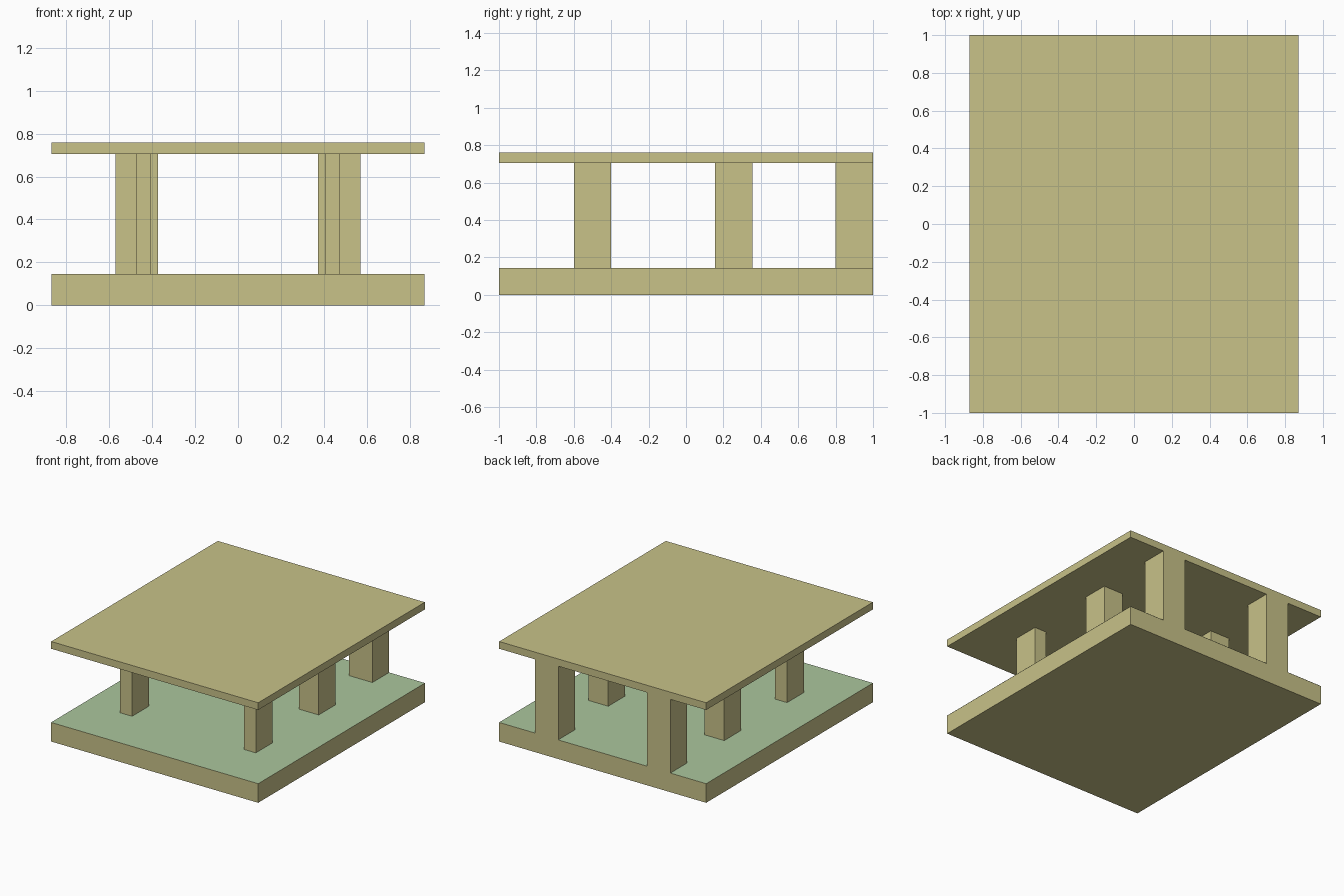
import bpy

if "Cube" in bpy.data.objects:
    bpy.data.objects.remove(bpy.data.objects["Cube"])


def material(name, rgb):
    m = bpy.data.materials.new(name)
    m.diffuse_color = (*rgb, 1)
    m.use_nodes = True
    m.node_tree.nodes["Principled BSDF"].inputs["Base Color"].default_value = m.diffuse_color
    return m


stone = material("sandstone", (0.58, 0.54, 0.25))
green = material("pale_green", (0.41, 0.57, 0.34))


def box(name, x, y, z, mat=stone):
    """Axis-aligned box from (min, max) ranges."""
    bpy.ops.mesh.primitive_cube_add(
        size=1, location=[(a + b) / 2 for a, b in (x, y, z)])
    o = bpy.context.object
    o.name = name
    o.scale = [b - a for a, b in (x, y, z)]
    bpy.ops.object.transform_apply(location=False, rotation=False, scale=True)
    o.data.materials.append(mat)
    return o


W, FLOOR, CEIL, TOP = 0.87, 0.145, 0.705, 0.76

# Floor slab and flat roof
box("base_slab", (-W, W), (-1, 1), (0, FLOOR))
box("roof_slab", (-W, W), (-1, 1), (CEIL, TOP))

# Thin green floor surface lying on the base
bpy.ops.mesh.primitive_plane_add(size=1, location=(0, 0, FLOOR + 0.001))
floor = bpy.context.object
floor.name = "floor_surface"
floor.scale = (2 * W, 2, 1)
bpy.ops.object.transform_apply(location=False, rotation=False, scale=True)
floor.data.materials.append(green)

# Pillar pairs share an outer face and get wider towards the back
OUTER = 0.57
for row, inner, y0 in (("front", 0.47, -0.6),
                       ("middle", 0.405, 0.155),
                       ("back", 0.373, 0.8)):
    for side, s in (("left", -1), ("right", 1)):
        box(f"{row}_{side}_pillar", sorted((s * inner, s * OUTER)),
            (y0, y0 + 0.2), (FLOOR, CEIL))
